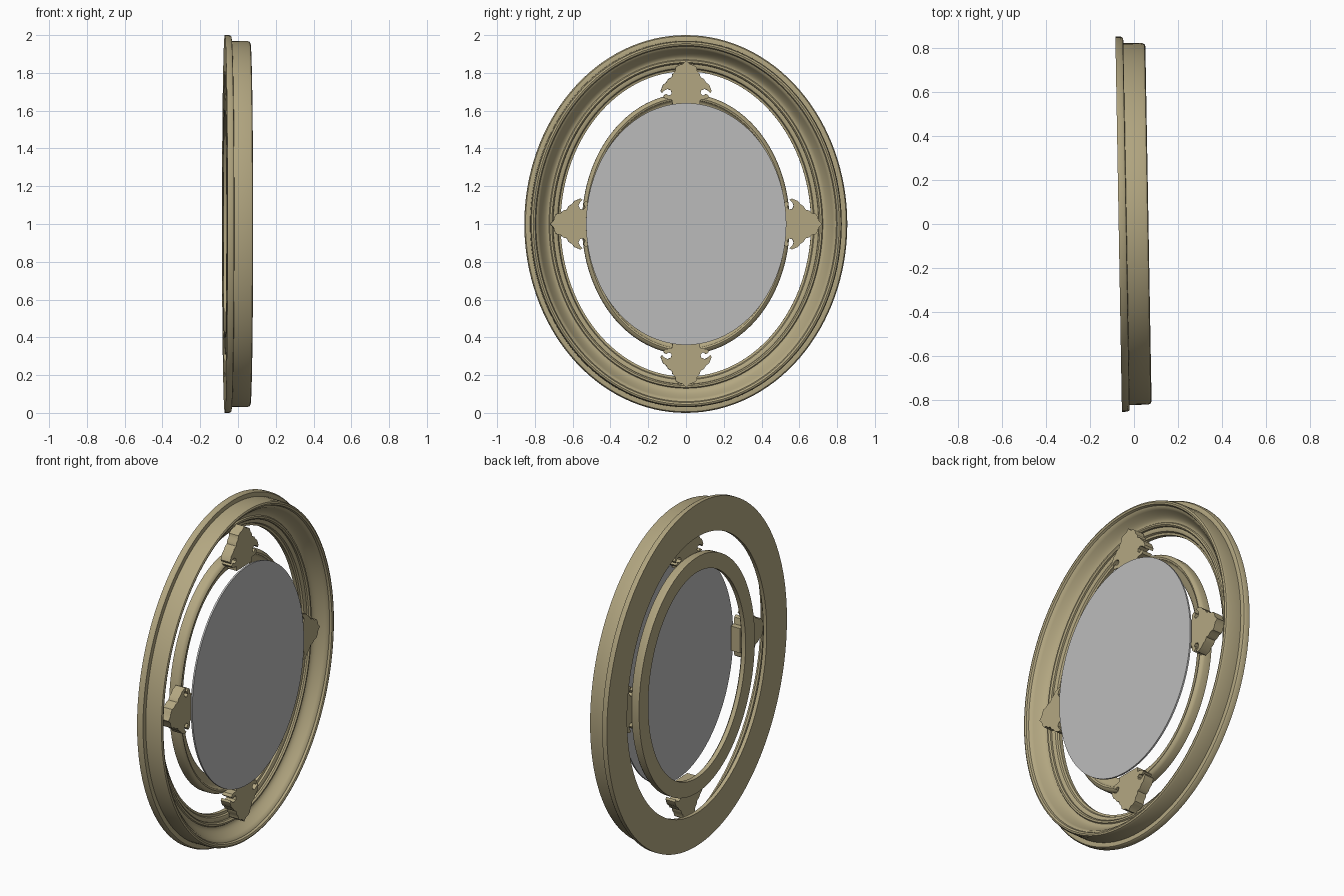
import bpy, bmesh, math
from mathutils import Matrix, Vector

if "Cube" in bpy.data.objects:
    bpy.data.objects.remove(bpy.data.objects["Cube"])

# The oval stands on edge, facing +x, turned slightly about the vertical
PLACE = Matrix.Translation((0, 0, 1)) @ Matrix.Rotation(math.radians(1), 4, 'Z')
HALF_Y, HALF_Z = 0.855, 1.0
STEPS = 128


def material(name, rgb):
    m = bpy.data.materials.new(name)
    m.use_nodes = True
    m.diffuse_color = (*rgb, 1)
    m.node_tree.nodes["Principled BSDF"].inputs["Base Color"].default_value = (*rgb, 1)
    return m


gold = material("antique gold", (0.45, 0.385, 0.22))
glass = material("mirror grey", (0.5, 0.5, 0.5))


def finish(name, bm, mat, angle=35):
    bmesh.ops.recalc_face_normals(bm, faces=bm.faces)
    bm.transform(PLACE)
    mesh = bpy.data.meshes.new(name)
    bm.to_mesh(mesh)
    bm.free()
    mesh.materials.append(mat)
    obj = bpy.data.objects.new(name, mesh)
    bpy.context.collection.objects.link(obj)
    bpy.ops.object.select_all(action='DESELECT')
    obj.select_set(True)
    bpy.context.view_layer.objects.active = obj
    bpy.ops.object.shade_smooth_by_angle(angle=math.radians(angle))
    return obj


def oval_point(x, ry, rz, i):
    a = 2 * math.pi * i / STEPS
    return Vector((x, ry * math.cos(a), rz * math.sin(a)))


def oval_moulding(name, ry, rz, profile):
    """Sweep a closed profile of (inset, x) round an oval."""
    bm = bmesh.new()
    rings = [[bm.verts.new(oval_point(x, ry - d, rz - d, i)) for d, x in profile]
             for i in range(STEPS)]
    n = len(profile)
    for i in range(STEPS):
        a, b = rings[i], rings[(i + 1) % STEPS]
        for j in range(n):
            k = (j + 1) % n
            bm.faces.new((a[j], a[k], b[k], b[j]))
    return finish(name, bm, gold)


def slab(name, outline, x_back, x_front, mat):
    """Extrude a flat (y, z) outline along x."""
    bm = bmesh.new()
    face = bm.faces.new([bm.verts.new((x_back, y, z)) for y, z in outline])
    out = bmesh.ops.extrude_face_region(bm, geom=[face])
    moved = [g for g in out["geom"] if isinstance(g, bmesh.types.BMVert)]
    bmesh.ops.translate(bm, verts=moved, vec=(x_front - x_back, 0, 0))
    return finish(name, bm, mat)


# Outer frame: back flange, raised rim, cove and stepped inner bead
cove = [(0.07 + 0.06 * t, 0.045 - 0.065 * math.sin(t * math.pi / 2))
        for t in (k / 8 for k in range(9))]
oval_moulding("outer_frame", HALF_Y, HALF_Z, [
    (0, -0.07), (0, -0.045), (0.006, -0.036), (0.018, -0.034), (0.03, -0.034),
    (0.031, 0.05), (0.036, 0.062), (0.045, 0.066), (0.055, 0.062), (0.06, 0.05),
    *cove, (0.135, -0.013), (0.145, -0.012), (0.152, -0.02), (0.153, -0.03),
    (0.165, -0.03), (0.175, -0.035), (0.18, -0.045), (0.192, -0.048), (0.192, -0.07)])

# Inner ring behind the glass
oval_moulding("inner_ring", 0.55, 0.69, [
    (0, -0.07), (0, -0.03), (0.008, -0.016), (0.02, -0.01), (0.03, -0.014),
    (0.036, -0.024), (0.045, -0.03), (0.075, -0.034), (0.088, -0.045), (0.088, -0.07)])

# Floating oval glass
slab("mirror_glass",
     [oval_point(0, 0.53, 0.64, i).yz for i in range(STEPS)], 0.055, 0.065, glass)

# Four leaf-shaped brackets joining ring and frame: (half width, distance from tip)
leaf = [(0.018, 0.018), (0.04, 0.024), (0.055, 0.035), (0.058, 0.055), (0.072, 0.07),
        (0.076, 0.088), (0.095, 0.098), (0.105, 0.115), (0.122, 0.128), (0.135, 0.16),
        (0.128, 0.172), (0.115, 0.158), (0.098, 0.15), (0.08, 0.158), (0.076, 0.174),
        (0.088, 0.186), (0.106, 0.176), (0.122, 0.188), (0.112, 0.202), (0.075, 0.208),
        (0.072, 0.235)]
shape = [(0, 0)] + leaf + [(-w, d) for w, d in reversed(leaf)]
for name, tip, turn in (("top", 0.865, 0), ("left", 0.72, 90),
                        ("bottom", 0.865, 180), ("right", 0.72, 270)):
    spin = Matrix.Rotation(math.radians(turn), 2)
    outline = [spin @ Vector((w, tip - d)) for w, d in shape]
    slab(name + "_bracket", outline, -0.02, 0.04, gold)
